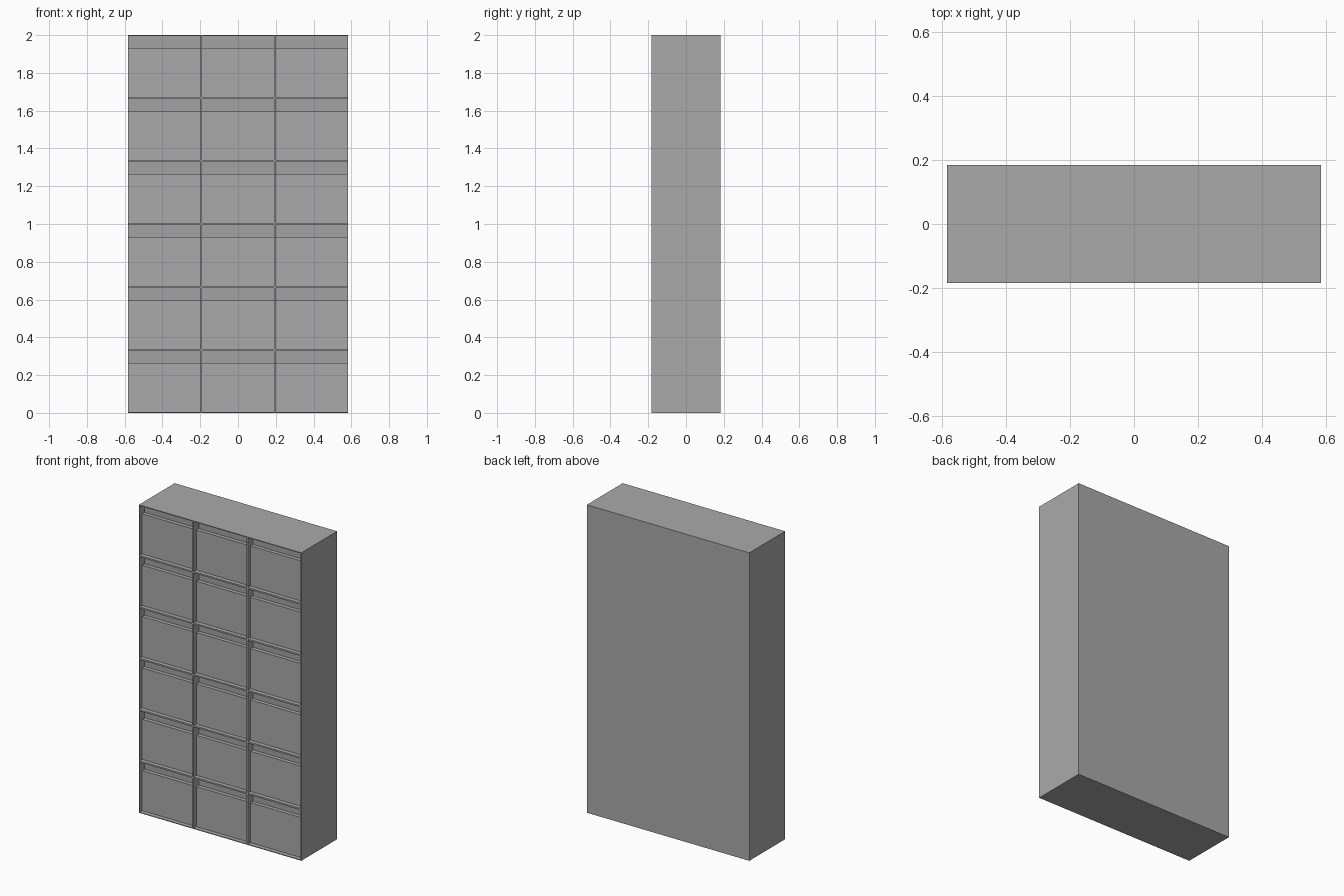
import bpy

if "Cube" in bpy.data.objects:
    bpy.data.objects.remove(bpy.data.objects["Cube"])

W, D, H = 1.167, 0.367, 2.0      # overall size
COLS, ROWS = 3, 6
T = 0.005                        # outer sheet thickness
CW, RH = W / COLS, H / ROWS      # cell pitch
FRONT, BACK = -D / 2, D / 2
DOOR_Y = FRONT + 0.027           # recessed door face
SLOT_Y = DOOR_Y + 0.025          # deeper face of the slot above each door
DOOR_H = 0.265                   # door top above the cell base


def material(name, v):
    m = bpy.data.materials.new(name)
    m.diffuse_color = (v, v, v, 1)
    m.use_nodes = True
    m.node_tree.nodes["Principled BSDF"].inputs["Base Color"].default_value = m.diffuse_color
    return m


grey = material("light grey", 0.40)
slot_grey = material("slot grey", 0.36)


def box(name, x0, x1, y0, y1, z0, z1, mat):
    verts = [(x, y, z) for x in (x0, x1) for y in (y0, y1) for z in (z0, z1)]
    faces = [(0, 1, 3, 2), (4, 6, 7, 5), (0, 4, 5, 1),
             (2, 3, 7, 6), (0, 2, 6, 4), (1, 5, 7, 3)]
    me = bpy.data.meshes.new(name)
    me.from_pydata(verts, [], faces)
    me.materials.append(mat)
    ob = bpy.data.objects.new(name, me)
    bpy.context.collection.objects.link(ob)
    return ob


# Outer carcass
box("left_side", -W / 2, -W / 2 + T, FRONT, BACK, 0, H, grey)
box("right_side", W / 2 - T, W / 2, FRONT, BACK, 0, H, grey)
box("bottom", -W / 2 + T, W / 2 - T, FRONT, BACK, 0, T, grey)
box("top", -W / 2 + T, W / 2 - T, FRONT, BACK, H - T, H, grey)
box("back_panel", -W / 2 + T, W / 2 - T, BACK - T, BACK, T, H - T, grey)

# Upright dividers and shelves between the cells
for c in range(1, COLS):
    x = -W / 2 + c * CW
    box("divider", x - T, x + T, FRONT, BACK - T, T, H - T, grey)
for r in range(1, ROWS):
    for c in range(COLS):
        x = -W / 2 + c * CW
        box("shelf", x + T, x + CW - T, FRONT, BACK - T,
            r * RH - T, r * RH + T, grey)

# Door with a recessed slot panel above it in every cell
for r in range(ROWS):
    for c in range(COLS):
        x, z = -W / 2 + c * CW, r * RH
        box("door", x + T, x + CW - T, DOOR_Y, SLOT_Y,
            z + T, z + DOOR_H, grey)
        box("slot_panel", x + T, x + CW - T, SLOT_Y, SLOT_Y + T,
            z + DOOR_H - 0.01, z + RH - T, slot_grey)
